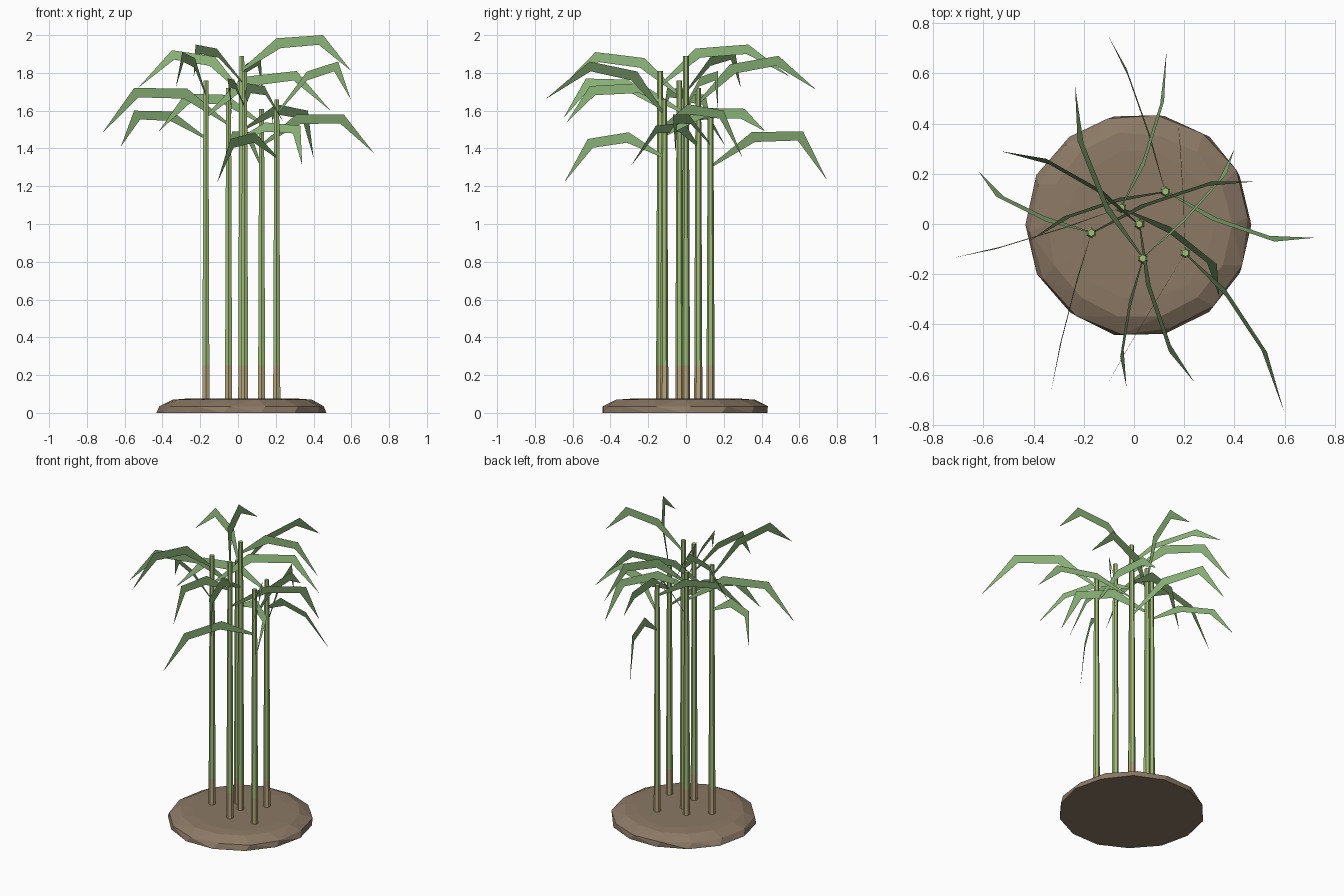
import bpy, bmesh, math, random
from mathutils import Vector

if "Cube" in bpy.data.objects:
    bpy.data.objects.remove(bpy.data.objects["Cube"])
random.seed(4)


def material(name, rgb):
    m = bpy.data.materials.new(name)
    m.diffuse_color = (*rgb, 1)
    m.use_nodes = True
    m.node_tree.nodes["Principled BSDF"].inputs["Base Color"].default_value = m.diffuse_color
    return m


LEAF = material("leaf_green", (0.26, 0.46, 0.19))
STALK = material("stalk_green", (0.36, 0.52, 0.19))
DRY = material("dry_stalk", (0.47, 0.38, 0.2))
SOIL = material("soil", (0.26, 0.19, 0.13))


def finish(name, bm, *mats, recalc=True):
    if recalc:
        bmesh.ops.recalc_face_normals(bm, faces=bm.faces)
    me = bpy.data.meshes.new(name)
    bm.to_mesh(me)
    bm.free()
    for m in mats:
        me.materials.append(m)
    ob = bpy.data.objects.new(name, me)
    bpy.context.collection.objects.link(ob)
    return ob


def lathe(bm, cx, cy, rings, sides, jitter=0.0):
    """Stacked polygon rings (radius, z, turn), capped at both ends."""
    loops = []
    for r, z, turn in rings:
        loop = []
        for k in range(sides):
            a = 2 * math.pi * (k + turn) / sides
            q = r + random.uniform(-jitter, jitter)
            loop.append(bm.verts.new((cx + q * math.cos(a), cy + q * math.sin(a), z)))
        loops.append(loop)
    for lo, hi in zip(loops, loops[1:]):
        for k in range(sides):
            j = (k + 1) % sides
            bm.faces.new((lo[k], lo[j], hi[j], hi[k]))
    bm.faces.new(loops[0][::-1])
    bm.faces.new(loops[-1])


# Soil mound
bm = bmesh.new()
lathe(bm, 0.022, -0.003, [(0.45, 0, 0), (0.437, 0.035, 0.15), (0.37, 0.07, 0.0), (0.3, 0.075, 0)], 14, 0.008)
bmesh.ops.triangulate(bm, faces=[f for f in bm.faces if len(f.verts) == 4])
finish("soil_mound", bm, SOIL)


def leaf(name, base, bend, tip):
    """Flat drooping blade lying in the plane of base, bend and tip."""
    base, bend, tip = Vector(base), Vector(bend), Vector(tip)
    d = bend - base
    n = d.cross(tip - bend).normalized()
    up = n.cross(d).normalized()
    if up.z < 0:
        up, n = -up, -n
    mid = base + d * 0.5 + up * 0.17 * d.length
    pts = [base, mid, bend]
    bm = bmesh.new()
    rows = []
    for p, t, w in zip(pts, (mid - base, d, tip - mid), (0.012, 0.056, 0.056)):
        side = n.cross(t).normalized()
        rows.append((bm.verts.new(p), bm.verts.new(p - side * w)))
    for a, b in zip(rows, rows[1:]):
        bm.faces.new((a[0], a[1], b[1], b[0]))
    bm.faces.new((rows[-1][0], rows[-1][1], bm.verts.new(tip)))
    finish(name, bm, LEAF)


# Each cane: x, y, height, then three leaves from low to high as (bend, tip)
canes = [
    (0.02, 0.0, 1.89, [((0.14, -0.51, 1.73), (0.24, -0.63, 1.54)),
                       ((-0.35, 0.26, 1.92), (-0.53, 0.29, 1.72)),
                       ((0.45, 0.0, 2.0), (0.6, 0.0, 1.81))]),
    (0.035, -0.137, 1.81, [((0.37, 0.2, 1.6), (0.4, 0.3, 1.35)),
                           ((-0.055, -0.53, 1.77), (-0.03, -0.65, 1.56)),
                           ((-0.225, 0.33, 1.95), (-0.235, 0.55, 1.78))]),
    (0.205, -0.115, 1.66, [((-0.04, -0.52, 1.45), (-0.11, -0.645, 1.22)),
                           ((0.185, 0.31, 1.61), (0.175, 0.42, 1.49)),
                           ((0.53, -0.51, 1.86), (0.597, -0.745, 1.66))]),
    (0.125, 0.13, 1.61, [((-0.03, 0.62, 1.49), (-0.1, 0.745, 1.235)),
                         ((0.56, -0.07, 1.58), (0.72, -0.055, 1.375)),
                         ((-0.28, 0.03, 1.69), (-0.42, -0.07, 1.49))]),
    (-0.05, 0.065, 1.72, [((0.33, -0.16, 1.52), (0.34, -0.29, 1.31)),
                          ((-0.55, -0.1, 1.72), (-0.72, -0.135, 1.48)),
                          ((0.12, 0.49, 1.89), (0.13, 0.69, 1.71))]),
    (-0.17, -0.035, 1.76, [((-0.55, 0.11, 1.6), (-0.62, 0.21, 1.41)),
                           ((0.31, 0.17, 1.81), (0.49, 0.17, 1.6)),
                           ((-0.295, -0.48, 1.91), (-0.33, -0.665, 1.72))]),
]

for i, (x, y, h, leaves) in enumerate(canes, 1):
    # Hexagonal tapering stalk with a dry lower section
    bm = bmesh.new()
    lathe(bm, x, y, [(0.022, 0.05, 0.5), (0.021, 0.25, 0.5), (0.015, h, 0.5)], 6)
    for f in bm.faces:
        f.material_index = 1 if f.calc_center_median().z < 0.25 else 0
    finish(f"stalk_{i}", bm, STALK, DRY)
    # Three leaves spiralling up the stalk
    for k, (bend, tip) in enumerate(leaves):
        leaf(f"leaf_{i}_{k + 1}", (x, y, h - 0.3 + 0.115 * k), bend, tip)
